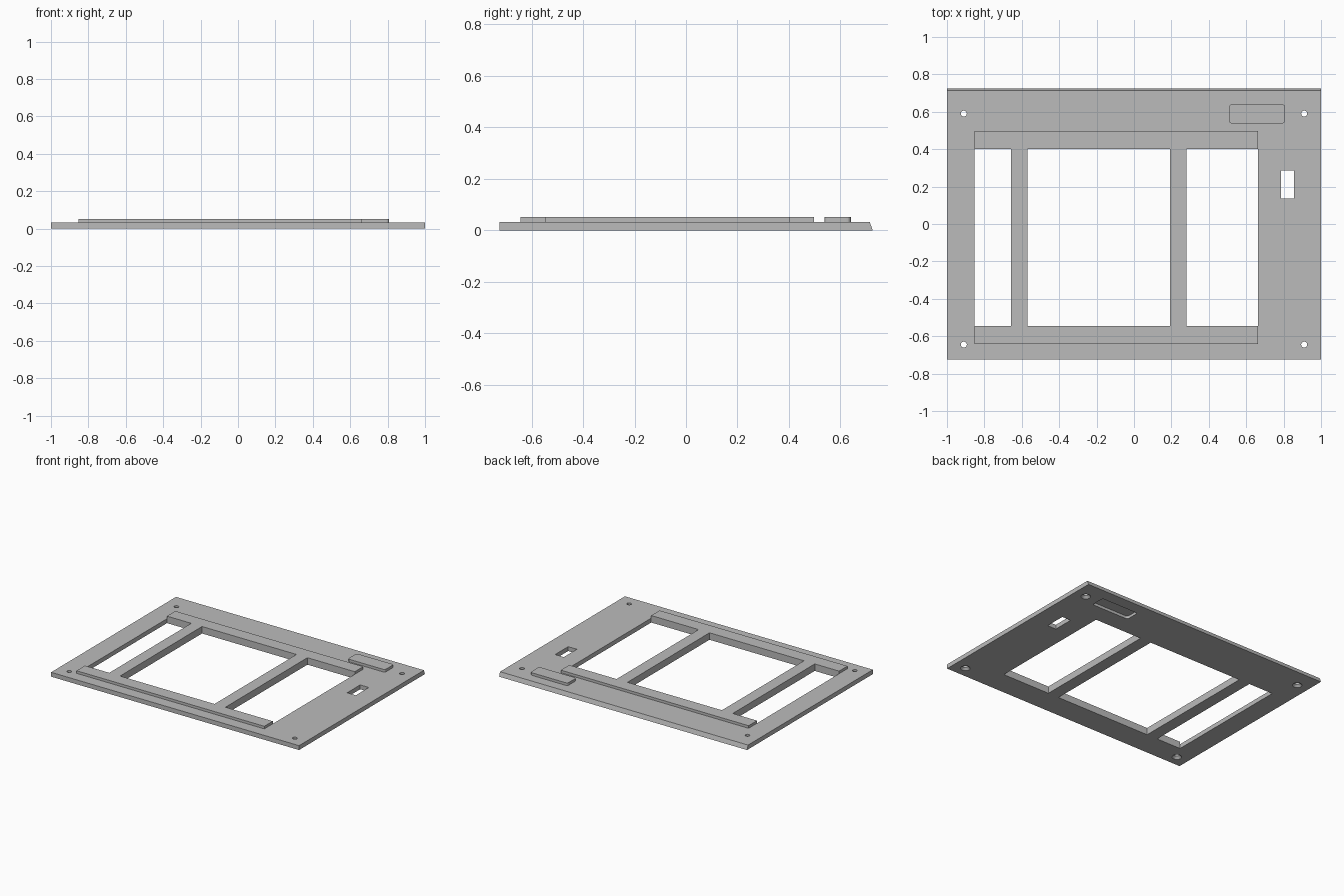
import bpy, bmesh

if "Cube" in bpy.data.objects:
    bpy.data.objects.remove(bpy.data.objects["Cube"], do_unlink=True)

PLATE_TOP, RAISED_TOP = 0.032, 0.051
HALF_Y = 0.725

grey = bpy.data.materials.new("plain grey")
grey.use_nodes = True
grey.diffuse_color = (0.5, 0.5, 0.5, 1)
grey.node_tree.nodes["Principled BSDF"].inputs["Base Color"].default_value = (0.5, 0.5, 0.5, 1)


def finish(name, bm):
    bmesh.ops.recalc_face_normals(bm, faces=bm.faces)
    mesh = bpy.data.meshes.new(name)
    bm.to_mesh(mesh)
    bm.free()
    mesh.materials.append(grey)
    obj = bpy.data.objects.new(name, mesh)
    bpy.context.collection.objects.link(obj)
    return obj


def block(name, x, y, z, radius=0):
    """Box between bounds, with optional rounded upright corners."""
    bm = bmesh.new()
    bmesh.ops.create_cube(bm, size=1)
    for v in bm.verts:
        v.co = [sum(b) / 2 + c * (b[1] - b[0]) for c, b in zip(v.co, (x, y, z))]
    if radius:
        upright = [e for e in bm.edges if abs(e.verts[0].co.z - e.verts[1].co.z) > 1e-4]
        bmesh.ops.bevel(bm, geom=upright, offset=radius, segments=5,
                        profile=0.5, affect='EDGES')
    return finish(name, bm)


def cone(name, x, y, z, r_low, r_high):
    bm = bmesh.new()
    bmesh.ops.create_cone(bm, cap_ends=True, segments=32, radius1=r_low,
                          radius2=r_high, depth=z[1] - z[0])
    bmesh.ops.translate(bm, verts=bm.verts, vec=(x, y, sum(z) / 2))
    return finish(name, bm)


def cut(target, cutter):
    mod = target.modifiers.new("cut", 'BOOLEAN')
    mod.operation, mod.solver, mod.object = 'DIFFERENCE', 'EXACT', cutter
    bpy.context.view_layer.objects.active = target
    bpy.ops.object.modifier_apply(modifier=mod.name)
    bpy.data.objects.remove(cutter, do_unlink=True)


# Base plate, its back edge leaning in towards the top
plate = block("base_plate", (-1, 1), (-HALF_Y, HALF_Y), (0, PLATE_TOP))
for v in plate.data.vertices:
    if v.co.y > 0 and v.co.z > 0.01:
        v.co.y -= 0.011

# Window openings and the small side slot
xs = [-0.853, -0.657, -0.57, 0.192, 0.28, 0.662]
ys = [-0.642, -0.545, 0.40, 0.497]
THROUGH = (-0.1, 0.1)
for i in (0, 2, 4):
    cut(plate, block("window_cutter", xs[i:i + 2], ys[1:3], THROUGH))
cut(plate, block("slot_cutter", (0.786, 0.856), (0.135, 0.285), THROUGH))

# Corner screw holes, countersunk from below
for x in (-0.91, 0.91):
    for y in (-0.645, 0.59):
        cut(plate, cone("hole_cutter", x, y, THROUGH, 0.016, 0.016))
        cut(plate, cone("countersink_cutter", x, y, (-0.004, 0.016), 0.036, 0.016))

# Shallow pocket underneath, with the matching raised pad on top
pad_x, pad_y = (0.508, 0.808), (0.538, 0.64)
cut(plate, block("pocket_cutter", pad_x, pad_y, (-0.05, 0.02), 0.016))
block("raised_pad", pad_x, pad_y, (PLATE_TOP, RAISED_TOP), 0.016)

# Raised frame: front and back rails joined by two bars
bm = bmesh.new()
for i in range(5):
    for j in range(3):
        if j != 1 or i in (1, 3):
            corners = [(xs[i], ys[j]), (xs[i + 1], ys[j]),
                       (xs[i + 1], ys[j + 1]), (xs[i], ys[j + 1])]
            bm.faces.new([bm.verts.new((x, y, PLATE_TOP)) for x, y in corners])
bmesh.ops.remove_doubles(bm, verts=bm.verts, dist=1e-4)
top = bmesh.ops.extrude_face_region(bm, geom=bm.faces[:], use_keep_orig=True)
bmesh.ops.translate(bm, verts=[g for g in top["geom"] if isinstance(g, bmesh.types.BMVert)],
                    vec=(0, 0, RAISED_TOP - PLATE_TOP))
finish("raised_frame", bm)
